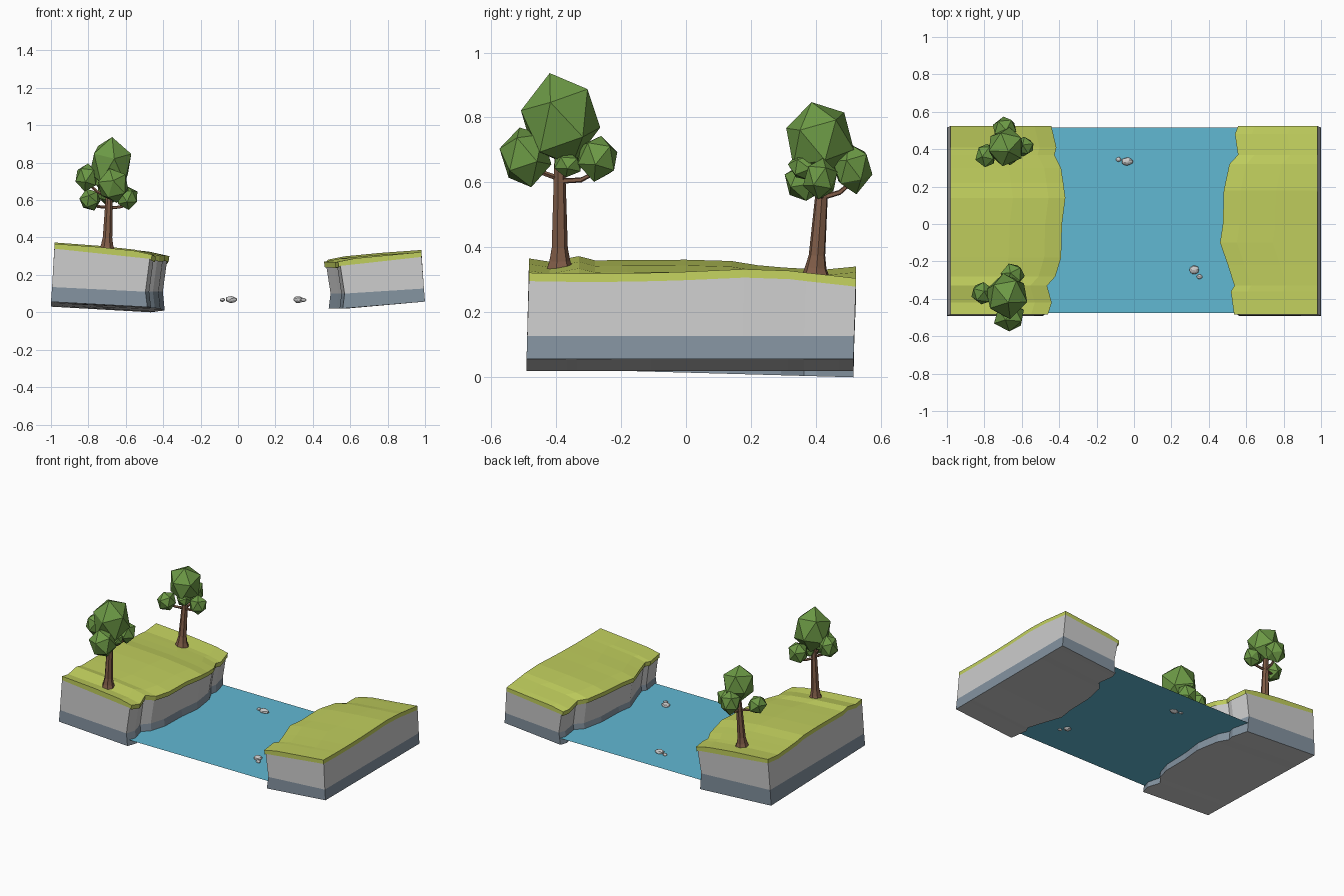
import bpy, bmesh, random
from math import cos, sin, pi
from mathutils import Vector, Euler

if "Cube" in bpy.data.objects:
    bpy.data.objects.remove(bpy.data.objects["Cube"])

random.seed(4)


def mat(name, rgb):
    m = bpy.data.materials.new(name)
    m.diffuse_color = (*rgb, 1)
    m.use_nodes = True
    m.node_tree.nodes["Principled BSDF"].inputs["Base Color"].default_value = m.diffuse_color
    return m


GRASS = mat("grass", (0.53, 0.62, 0.11))
STONE = mat("stone", (0.7, 0.7, 0.7))
SLATE = mat("slate", (0.23, 0.29, 0.35))
WATER = mat("water", (0.12, 0.48, 0.65))
LEAF = mat("leaf", (0.15, 0.32, 0.06))
BARK = mat("bark", (0.22, 0.11, 0.065))


def finish(bm, name, *mats):
    bmesh.ops.recalc_face_normals(bm, faces=bm.faces)
    me = bpy.data.meshes.new(name)
    bm.to_mesh(me)
    bm.free()
    for m in mats:
        me.materials.append(m)
    ob = bpy.data.objects.new(name, me)
    bpy.context.collection.objects.link(ob)
    return ob


def bank(name, side, rows, bottom, strip, drop):
    """Layered river bank: one cross-section per row (y, shore x, top z)."""
    bm = bmesh.new()
    rings = []
    y0, y1 = rows[0][0], rows[-1][0]
    for y, e, z in rows:
        t = (y - y0) / (y1 - y0)
        outer_b = bottom[0] + (bottom[1] - bottom[0]) * t
        inner_b = bottom[2] + (bottom[3] - bottom[2]) * t
        s = side
        low = y - 0.007
        lip = z - drop
        prof = [(s * 1.0, low, outer_b), (s * 0.994, low + 0.002, strip[0]),
                (s * 0.982, y, z - 0.026), (s * 0.98, y, z),
                (e + s * 0.28, y, z - drop * 0.3), (e + s * 0.09, y, z - drop * 0.65),
                (e, y, lip), (e + s * 0.004, y, lip - 0.03),
                (e + s * 0.012, y, lip - 0.022),
                (e + s * 0.035, low + 0.002, strip[1]), (e + s * 0.025, low, inner_b)]
        rings.append([bm.verts.new(p) for p in prof])
    ids = [2, 1, 0, 0, 0, 0, 0, 0, 1, 2, 1]
    for a, b in zip(rings, rings[1:]):
        for i, m in enumerate(ids):
            j = (i + 1) % len(ids)
            bm.faces.new((a[i], a[j], b[j], b[i])).material_index = m
    for r in (rings[0], rings[-1]):
        for idx, m in (((0, 1, 9, 10), 2), ((1, 2, 8, 9), 1), ((2, 3, 4, 5, 6, 7, 8), 0)):
            bm.faces.new([r[i] for i in idx]).material_index = m
    return finish(bm, name, GRASS, STONE, SLATE)


# River banks
bank("left_bank", -1,
     [(-0.484, -0.46, 0.366), (-0.42, -0.44, 0.356), (-0.33, -0.465, 0.373),
      (-0.28, -0.42, 0.36), (-0.18, -0.39, 0.361), (0.0, -0.385, 0.362),
      (0.14, -0.367, 0.358), (0.22, -0.378, 0.345), (0.30, -0.39, 0.338),
      (0.37, -0.425, 0.334), (0.41, -0.415, 0.33), (0.523, -0.442, 0.341)],
     (0.056, 0.03, 0.028, 0.0), (0.135, 0.11), 0.058)
bank("right_bank", 1,
     [(-0.484, 0.535, 0.322), (-0.36, 0.518, 0.32), (-0.33, 0.537, 0.32),
      (-0.22, 0.502, 0.32), (-0.1, 0.46, 0.322), (0.0, 0.475, 0.325),
      (0.18, 0.48, 0.333), (0.32, 0.51, 0.328), (0.37, 0.556, 0.322),
      (0.48, 0.54, 0.31), (0.523, 0.556, 0.305)],
     (0.057, 0.057, 0.02, 0.02), (0.127, 0.10), 0.052)

# Water sheet
bm = bmesh.new()
bm.faces.new([bm.verts.new((x, y, 0.063)) for x, y in
              ((-0.52, -0.475), (0.62, -0.475), (0.62, 0.515), (-0.52, 0.515))])
finish(bm, "water", WATER)


def tube(bm, path, sides=7):
    """Low-poly tapered limb through (point, radius) stations."""
    rings = []
    d = (Vector(path[-1][0]) - Vector(path[0][0])).normalized()
    q = d.to_track_quat('Z', 'Y')
    for p, r in path:
        rings.append([bm.verts.new(Vector(p) + q @ Vector(
            (r * cos(2 * pi * k / sides), r * sin(2 * pi * k / sides), 0)))
            for k in range(sides)])
    for a, b in zip(rings, rings[1:]):
        for k in range(sides):
            j = (k + 1) % sides
            bm.faces.new((a[k], a[j], b[j], b[k]))
    bm.faces.new(rings[0])
    bm.faces.new(rings[-1])


def blob(bm, centre, size, sub=1, jitter=0.05):
    """Faceted lump with a random turn and slight irregularity."""
    vs = bmesh.ops.create_icosphere(bm, subdivisions=sub, radius=1)['verts']
    rot = Euler([random.uniform(-0.3, 0.3), random.uniform(-0.3, 0.3),
                 random.uniform(0, 6)]).to_matrix()
    for v in vs:
        p = (rot @ v.co) * random.uniform(1 - jitter, 1 + jitter)
        v.co = Vector(centre) + Vector(a * b for a, b in zip(p, size))


def tree(name, base, top, branches, blobs):
    base, top = Vector(base), Vector(top)
    bm = bmesh.new()
    tube(bm, [(base - Vector((0, 0, 0.02)), 0.046), (base + Vector((0, 0, 0.012)), 0.034),
              (base.lerp(top, 0.15), 0.026), (base.lerp(top, 0.6), 0.021), (top, 0.016)])
    for f, end in branches:
        start, end = base.lerp(top, f), Vector(end)
        knee = start.lerp(end, 0.6) - Vector((0, 0, 0.012))
        tube(bm, [(start, 0.009), (knee, 0.008), (end, 0.006)], 5)
    finish(bm, name + "_trunk", BARK)
    bm = bmesh.new()
    for c, s in blobs:
        blob(bm, c, s)
    finish(bm, name + "_leaves", LEAF)


# Trees on the left bank
tree("front_tree", (-0.70, -0.39, 0.345), (-0.685, -0.39, 0.70),
     [(0.73, (-0.65, -0.28, 0.63)), (0.75, (-0.80, -0.375, 0.69)), (0.75, (-0.67, -0.47, 0.66))],
     [((-0.68, -0.385, 0.795), (0.12, 0.13, 0.152)),
      ((-0.668, -0.495, 0.68), (0.087, 0.082, 0.097)),
      ((-0.65, -0.272, 0.675), (0.066, 0.066, 0.073)),
      ((-0.81, -0.37, 0.72), (0.064, 0.064, 0.08)),
      ((-0.66, -0.365, 0.655), (0.048, 0.048, 0.04))])
tree("back_tree", (-0.70, 0.40, 0.325), (-0.69, 0.425, 0.66),
     [(0.69, (-0.575, 0.415, 0.59)), (0.68, (-0.69, 0.51, 0.60)), (0.7, (-0.79, 0.38, 0.59))],
     [((-0.685, 0.41, 0.735), (0.105, 0.108, 0.12)),
      ((-0.69, 0.512, 0.645), (0.068, 0.066, 0.08)),
      ((-0.79, 0.365, 0.602), (0.06, 0.066, 0.062)),
      ((-0.59, 0.415, 0.612), (0.06, 0.056, 0.066)),
      ((-0.66, 0.365, 0.65), (0.045, 0.05, 0.045))])

# River rocks
for i, (c, s) in enumerate([((-0.037, 0.335, 0.068), (0.031, 0.021, 0.018)),
                            ((-0.083, 0.345, 0.066), (0.014, 0.013, 0.01)),
                            ((0.322, -0.245, 0.068), (0.026, 0.024, 0.018)),
                            ((0.35, -0.282, 0.066), (0.015, 0.013, 0.011))]):
    bm = bmesh.new()
    blob(bm, c, s, 2, 0.08)
    finish(bm, f"rock_{i + 1}")
